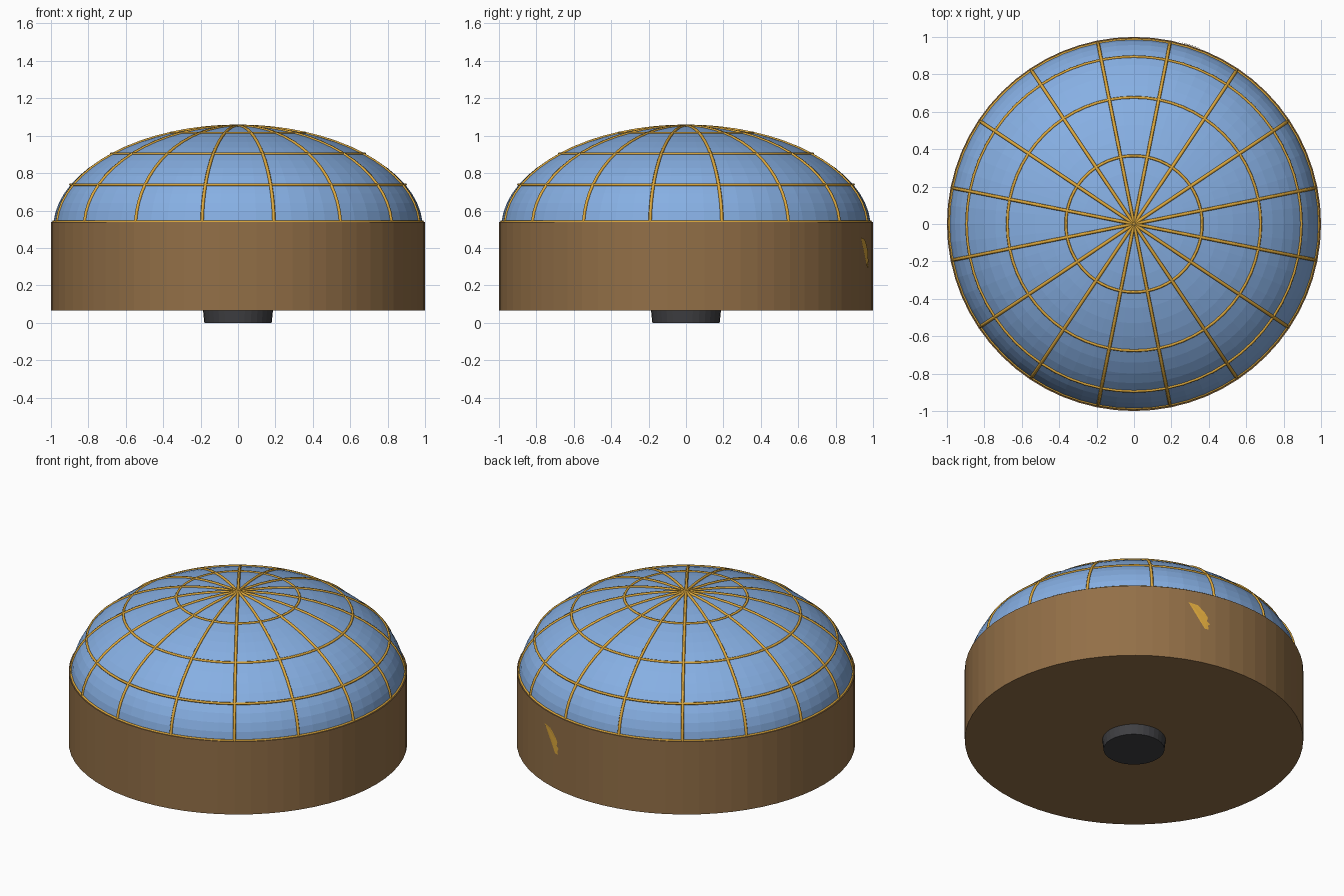
import bpy, bmesh
from math import sin, cos, pi, radians

cube = bpy.data.objects.get("Cube")
if cube:
    bpy.data.objects.remove(cube, do_unlink=True)


def material(name, rgb):
    m = bpy.data.materials.new(name)
    m.use_nodes = True
    m.diffuse_color = (*rgb, 1)
    m.node_tree.nodes["Principled BSDF"].inputs["Base Color"].default_value = (*rgb, 1)
    return m


blue = material("sky blue", (0.24, 0.43, 0.77))
brown = material("wood brown", (0.29, 0.16, 0.063))
gold = material("gold", (0.72, 0.39, 0.045))
dark = material("charcoal", (0.05, 0.05, 0.055))

BASE, DRUM_Z = 0.54, 0.065
START = radians(3.5)
STEP = (pi / 2 - START) / 4
RISE = 0.512 / (1 - sin(START))


def dome_point(t, lift=0.0):
    """Radius and height on the dome at elevation t."""
    return (0.988 + lift) * cos(t), BASE + RISE * (sin(t) - sin(START)) + lift * sin(t)


def add_object(name, bm, mat):
    bmesh.ops.recalc_face_normals(bm, faces=bm.faces)
    mesh = bpy.data.meshes.new(name)
    bm.to_mesh(mesh)
    bm.free()
    mesh.materials.append(mat)
    ob = bpy.data.objects.new(name, mesh)
    bpy.context.collection.objects.link(ob)
    return ob


def lathe(name, profile, mat, segments=64):
    """Spin a radius/height profile around z."""
    bm = bmesh.new()
    verts = [bm.verts.new((r, 0, z)) for r, z in profile]
    edges = [bm.edges.new(p) for p in zip(verts, verts[1:])]
    bmesh.ops.spin(bm, geom=verts + edges, axis=(0, 0, 1), cent=(0, 0, 0),
                   angle=2 * pi, steps=segments)
    bmesh.ops.remove_doubles(bm, verts=bm.verts, dist=1e-5)
    return add_object(name, bm, mat)


def tube(name, points, thickness, closed=False):
    """A gold bar swept along a path."""
    curve = bpy.data.curves.new(name, "CURVE")
    curve.dimensions = "3D"
    curve.bevel_depth = thickness
    curve.bevel_resolution = 1
    curve.use_fill_caps = True
    spline = curve.splines.new("POLY")
    spline.points.add(len(points) - 1)
    for p, co in zip(spline.points, points):
        p.co = (*co, 1)
    spline.use_cyclic_u = closed
    curve.materials.append(gold)
    ob = bpy.data.objects.new(name, curve)
    bpy.context.collection.objects.link(ob)
    return ob


# Foot and drum
lathe("foot", [(0, 0), (0.18, 0), (0.187, DRUM_Z), (0, DRUM_Z)], dark, 32)
lathe("drum", [(0, DRUM_Z), (1, DRUM_Z), (1, BASE), (0, BASE)], brown)

# Glass dome
N = 16
profile = [dome_point(START + (pi / 2 - START) * i / N) for i in range(N)]
lathe("glass_dome", profile + [(0, dome_point(pi / 2)[1])], blue)

# Arched ribs, each crossing the whole dome
for k in range(8):
    a = pi / 16 + k * pi / 8
    path = []
    for i in range(2 * N + 1):
        r, z = dome_point(START + (pi - 2 * START) * i / (2 * N))
        path.append((r * cos(a), r * sin(a), z))
    tube(f"rib_{k + 1}", path, 0.009)

# Horizontal rings
for k in range(4):
    r, z = dome_point(START + k * STEP)
    tube(f"ring_{k + 1}", [(r * cos(2 * pi * i / 64), r * sin(2 * pi * i / 64), z)
                           for i in range(64)], 0.008, True)

# Small leaf-shaped plate on the back of the drum
leaf = [(-7, 8), (-1, 7), (1, 4.5), (3.4, 3), (2.7, 1), (5.4, 0), (4.7, -2.6),
        (6.7, -4), (5.4, -5.6), (6, -8), (3.4, -8), (2, -4.7), (0.7, 0), (-2.7, 4)]
bm = bmesh.new()
outline = []
for u, v in leaf:
    a = radians(72.7) + u / 100
    outline.append(bm.verts.new((1.004 * cos(a), 1.004 * sin(a), 0.376 + v / 100)))
bm.faces.new(outline[::-1])
bmesh.ops.triangulate(bm, faces=bm.faces)
add_object("leaf_plate", bm, gold)
